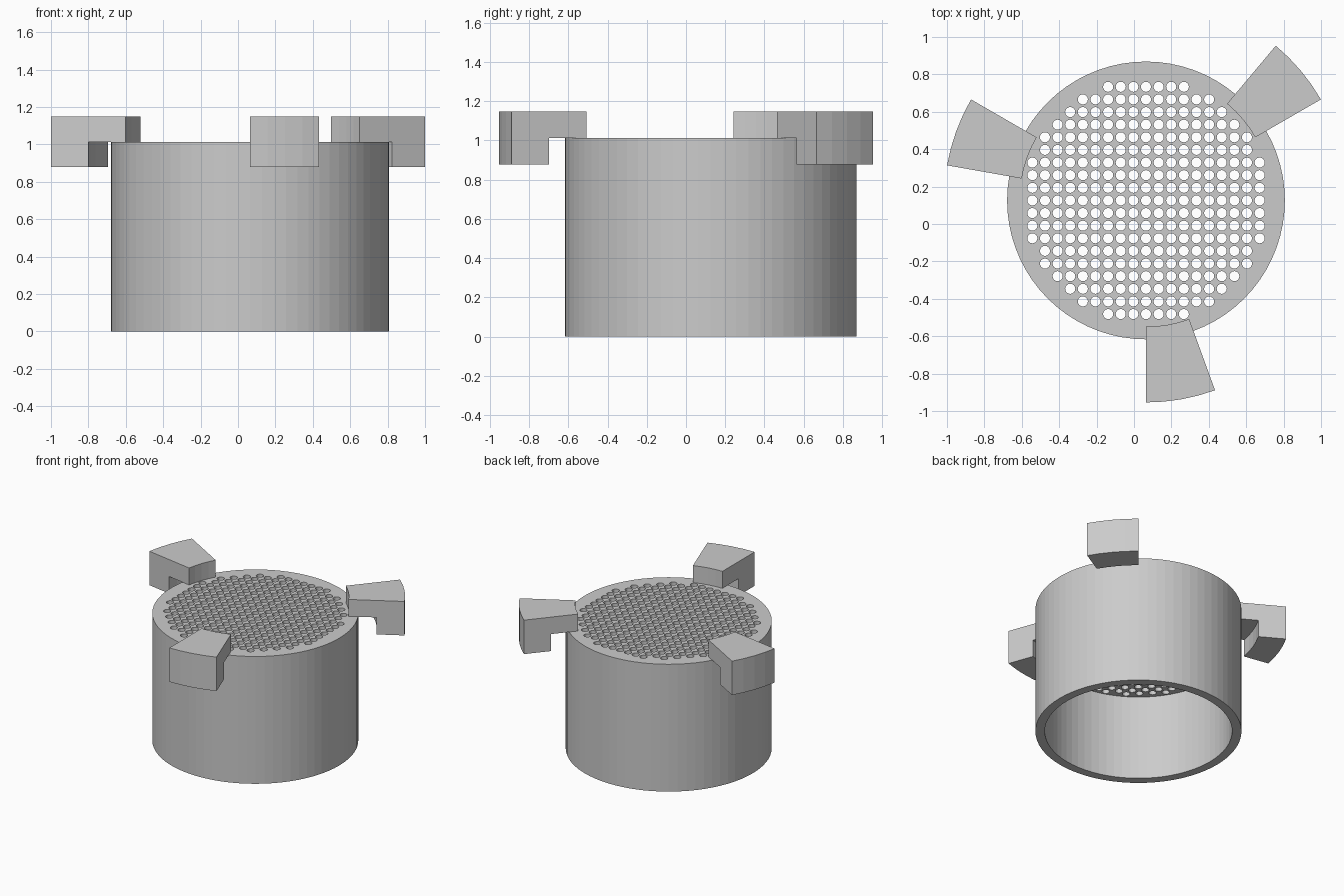
import bpy, bmesh
from math import sin, cos, radians, pi

U = 0.0675                      # design module
CENTRE = (0.064, 0.126, 0)      # axis of the cup
SEGMENTS = 72

if "Cube" in bpy.data.objects:
    bpy.data.objects.remove(bpy.data.objects["Cube"])

grey = bpy.data.materials.new("plain grey")
grey.use_nodes = True
colour = (0.6, 0.6, 0.6, 1)
grey.diffuse_color = colour
grey.node_tree.nodes["Principled BSDF"].inputs["Base Color"].default_value = colour


def finish(bm, name):
    bmesh.ops.recalc_face_normals(bm, faces=bm.faces)
    mesh = bpy.data.meshes.new(name)
    bm.to_mesh(mesh)
    bm.free()
    mesh.materials.append(grey)
    obj = bpy.data.objects.new(name, mesh)
    obj.location = CENTRE
    bpy.context.collection.objects.link(obj)
    return obj


def ring(bm, radius, z, count, x=0, y=0):
    angles = [2 * pi * i / count for i in range(count)]
    return [bm.verts.new((x + radius * cos(a), y + radius * sin(a), z)) for a in angles]


def bridge(bm, a, b):
    n = len(a)
    for i in range(n):
        j = (i + 1) % n
        bm.faces.new((a[i], a[j], b[j], b[i]))


# Cup: thick closed top, open hollow underneath
bm = bmesh.new()
profile = [(11, 15), (11, 0), (10, 0), (10, 10)]
rings = [ring(bm, r * U, z * U, SEGMENTS) for r, z in profile]
for a, b in zip(rings, rings[1:]):
    bridge(bm, a, b)
bm.faces.new(rings[0])
bm.faces.new(rings[-1])
cup = finish(bm, "perforated_cup")

# Drills: square grid of holes kept inside a circle
bm = bmesh.new()
for i in range(-9, 10):
    for j in range(-9, 10):
        if i * i + j * j <= 90:
            low = ring(bm, 0.4 * U, 9 * U, 16, i * U, j * U)
            high = ring(bm, 0.4 * U, 16 * U, 16, i * U, j * U)
            bridge(bm, low, high)
            bm.faces.new(low)
            bm.faces.new(high)
drills = finish(bm, "hole_cutter")
drills.hide_render = True

cut = cup.modifiers.new("holes", "BOOLEAN")
cut.operation = "DIFFERENCE"
cut.solver = "MANIFOLD"
cut.object = drills
bpy.context.view_layer.update()
evaluated = cup.evaluated_get(bpy.context.evaluated_depsgraph_get())
cup.data = bpy.data.meshes.new_from_object(evaluated)
cup.modifiers.clear()
bpy.data.objects.remove(drills)

# Clips: L-shaped section swept through a short arc
section = [(10, 15), (10, 17), (16, 17), (16, 13), (13, 13), (13, 15)]


def clip(name, start):
    bm = bmesh.new()
    slices = []
    for step in range(5):
        a = radians(start + 5 * step)
        slices.append([bm.verts.new((r * U * cos(a), r * U * sin(a), z * U))
                       for r, z in section])
    for a, b in zip(slices, slices[1:]):
        bridge(bm, a, b)
    bm.faces.new(slices[0])
    bm.faces.new(slices[-1])
    return finish(bm, name)


for name, start in (("front_clip", -90), ("left_clip", 30), ("right_clip", 150)):
    clip(name, start)
